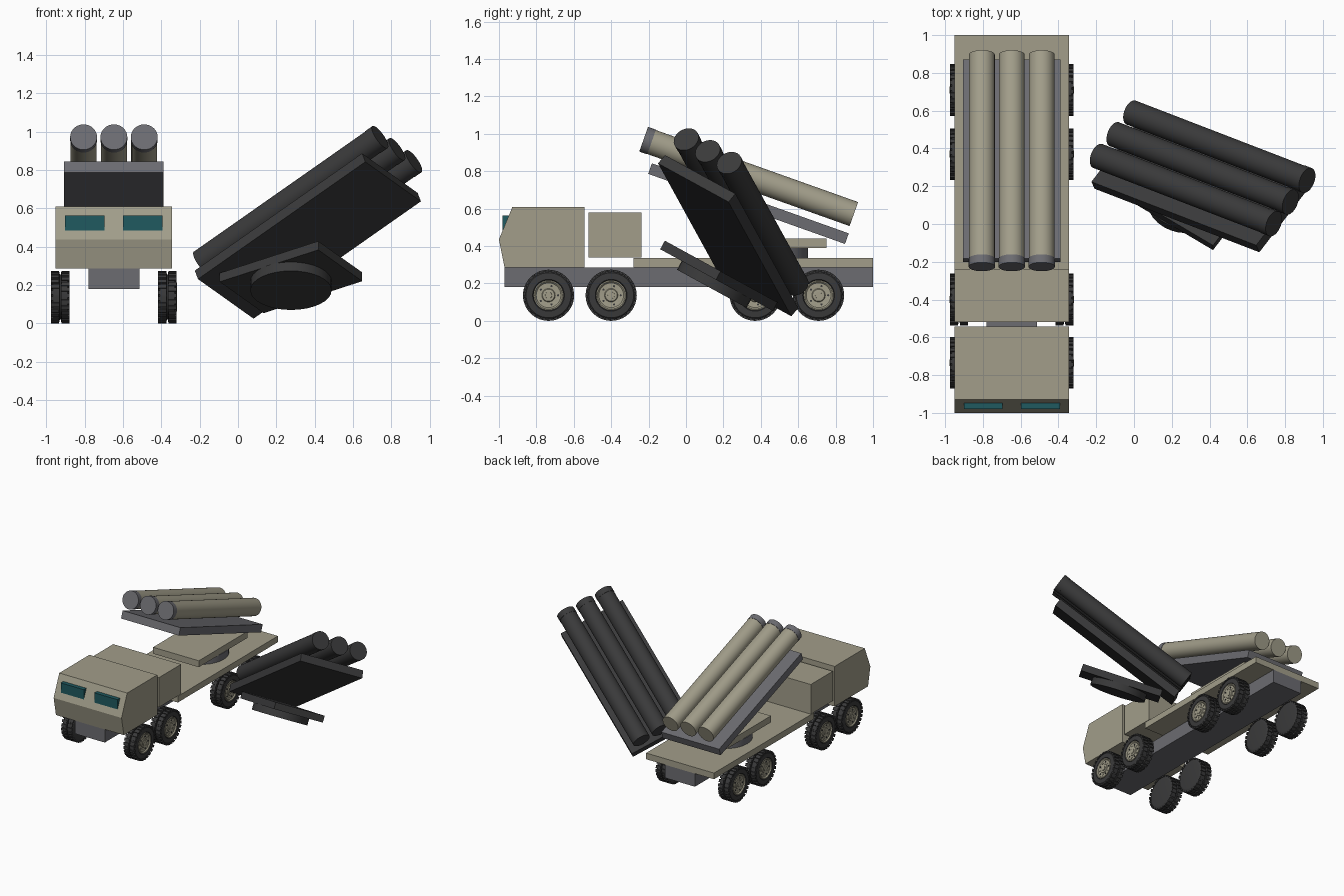
import bpy, bmesh, math
from mathutils import Matrix, Vector

if "Cube" in bpy.data.objects:
    bpy.data.objects.remove(bpy.data.objects["Cube"])

CX = -0.647  # truck centre line


def material(name, rgb):
    m = bpy.data.materials.new(name)
    m.diffuse_color = (*rgb, 1)
    m.use_nodes = True
    m.node_tree.nodes["Principled BSDF"].inputs["Base Color"].default_value = m.diffuse_color
    return m


CREAM = material("khaki paint", (0.36, 0.34, 0.255))
GREY = material("mid grey metal", (0.15, 0.15, 0.165))
DARK = material("dark rubber", (0.042, 0.042, 0.043))
GLASS = material("teal glass", (0.014, 0.10, 0.115))


def finish(bm, name, mats, smooth=False):
    bmesh.ops.recalc_face_normals(bm, faces=bm.faces)
    me = bpy.data.meshes.new(name)
    bm.to_mesh(me)
    bm.free()
    for m in mats:
        me.materials.append(m)
    ob = bpy.data.objects.new(name, me)
    bpy.context.collection.objects.link(ob)
    if smooth:
        bpy.ops.object.select_all(action='DESELECT')
        ob.select_set(True)
        bpy.context.view_layer.objects.active = ob
        bpy.ops.object.shade_smooth_by_angle(angle=math.radians(35))
    return ob


def add_box(bm, size, mat):
    bmesh.ops.create_cube(bm, size=1, matrix=mat @ Matrix.Diagonal((*size, 1)))


def box(name, lo, hi, mat):
    lo, hi = Vector(lo), Vector(hi)
    bm = bmesh.new()
    add_box(bm, hi - lo, Matrix.Translation((lo + hi) / 2))
    return finish(bm, name, [mat])


def add_lathe(bm, profile, n, index=0):
    """Spin (x, radius) points around the x axis; end points are capped."""
    rings = [[bm.verts.new((x, r * math.cos(2 * math.pi * i / n), r * math.sin(2 * math.pi * i / n)))
              for i in range(n)] for x, r in profile]
    faces = [bm.faces.new(rings[0]), bm.faces.new(rings[-1])]
    for a, b in zip(rings, rings[1:]):
        for i in range(n):
            j = (i + 1) % n
            faces.append(bm.faces.new((a[i], a[j], b[j], b[i])))
    for f in faces:
        f.material_index = index


# Chassis, cargo deck and equipment box
box("chassis", (CX - 0.133, -0.97, 0.18), (CX + 0.133, 1.0, 0.286), GREY)
box("deck", (CX - 0.304, -0.28, 0.286), (CX + 0.304, 1.0, 0.336), CREAM)
box("equipment_box", (CX - 0.304, -0.52, 0.34), (CX + 0.304, -0.238, 0.58), CREAM)

# Cab extruded from its side profile
bm = bmesh.new()
side = [(-0.97, 0.286), (-1.0, 0.436), (-0.928, 0.61), (-0.543, 0.61), (-0.543, 0.286)]
face = bm.faces.new([bm.verts.new((CX - 0.304, y, z)) for y, z in side])
ext = bmesh.ops.extrude_face_region(bm, geom=[face])
bmesh.ops.translate(bm, vec=(0.608, 0, 0), verts=[v for v in ext["geom"] if isinstance(v, bmesh.types.BMVert)])
finish(bm, "cab", [CREAM])
for s, label in ((-1, "left"), (1, "right")):
    x = CX + s * 0.151
    box(label + "_windscreen", (x - 0.103, -0.98, 0.48), (x + 0.103, -0.935, 0.563), GLASS)


# Wheels: outer side faces local +x
def wheel_mesh():
    bm = bmesh.new()
    tyre = [(-0.048, 0.108), (-0.046, 0.120), (-0.038, 0.130), (-0.004, 0.130), (-0.003, 0.118), (0.003, 0.118),
            (0.004, 0.130), (0.038, 0.130), (0.046, 0.120), (0.048, 0.085), (0.040, 0.080), (0.035, 0.078)]
    add_lathe(bm, tyre, 48)
    # staggered tread blocks
    for row in (-1, 1):
        for i in range(26):
            a = 2 * math.pi * (i + 0.25 * row) / 26
            add_box(bm, (0.042, 0.021, 0.012),
                    Matrix.Rotation(a, 4, 'X') @ Matrix.Translation((row * 0.027, 0, 0.1305)))
    # dished rim, hub and bolts
    add_lathe(bm, [(0.030, 0.080), (0.048, 0.080), (0.049, 0.074), (0.041, 0.066), (0.039, 0.036),
                   (0.044, 0.032), (0.045, 0.022)], 32, 1)
    add_lathe(bm, [(0.040, 0.019), (0.050, 0.018), (0.050, 0.008)], 16, 1)
    for i in range(10):
        a = 2 * math.pi * i / 10
        tmp = len(bm.verts)
        add_lathe(bm, [(0.036, 0.006), (0.044, 0.006)], 8, i % 2)
        bm.verts.ensure_lookup_table()
        bmesh.ops.translate(bm, verts=bm.verts[tmp:], vec=(0, 0.051 * math.cos(a), 0.051 * math.sin(a)))
    return finish(bm, "wheel_right_1", [DARK, CREAM], True)


first = wheel_mesh()
for i, y in enumerate((-0.735, -0.40, 0.37, 0.709)):
    for s, label in ((1, "right"), (-1, "left")):
        ob = first
        if i or s < 0:
            ob = first.copy()
            ob.name = f"wheel_{label}_{i + 1}"
            bpy.context.collection.objects.link(ob)
        ob.location = (CX + s * 0.279, y, 0.137)
        ob.rotation_euler = (0, 0, 0 if s > 0 else math.pi)


# Launcher, in truck coordinates, moved by the matrix "move"
def launcher(prefix, move, paint, metal):
    def place(ob, mat):
        ob.matrix_world = move @ mat

    tilt = Matrix.Rotation(math.radians(-19.6), 4, 'X')
    bm = bmesh.new()
    add_lathe(bm, [(-0.027, 0.212), (0.027, 0.212)], 32)
    place(finish(bm, prefix + "turntable", [metal], True),
          Matrix.Translation((CX, 0.44, 0.363)) @ Matrix.Rotation(math.pi / 2, 4, 'Y'))
    bm = bmesh.new()
    add_box(bm, (0.41, 0.62, 0.052), Matrix())
    place(finish(bm, prefix + "base_plate", [paint]), Matrix.Translation((CX, 0.44, 0.415)))
    bm = bmesh.new()
    add_box(bm, (0.518, 1.117, 0.06), Matrix())
    place(finish(bm, prefix + "cradle", [metal]), Matrix.Translation((CX, 0.334, 0.627)) @ tilt)
    for i in (-1, 0, 1):
        at = Matrix.Translation((CX + i * 0.158, 0.336, 0.771)) @ tilt @ Matrix.Rotation(math.pi / 2, 4, 'Z')
        bm = bmesh.new()
        add_lathe(bm, [(-0.552, 0.068), (0.596, 0.068)], 32)
        place(finish(bm, f"{prefix}tube_{i + 2}", [paint], True), at)
        bm = bmesh.new()
        add_lathe(bm, [(-0.597, 0.070), (-0.552, 0.070)], 32)
        place(finish(bm, f"{prefix}tube_cap_{i + 2}", [metal], True), at)


launcher("", Matrix(), CREAM, GREY)
# Second launcher lying beside the truck, tipped over
turn = Matrix.Rotation(math.radians(-28.7), 4, 'X') @ Matrix.Rotation(math.radians(56), 4, 'Z')
launcher("spare_", Matrix.Translation((0.829, 0.115, 0.907)) @ turn @ Matrix.Translation((-CX, 0.227, -0.97)),
         DARK, DARK)
